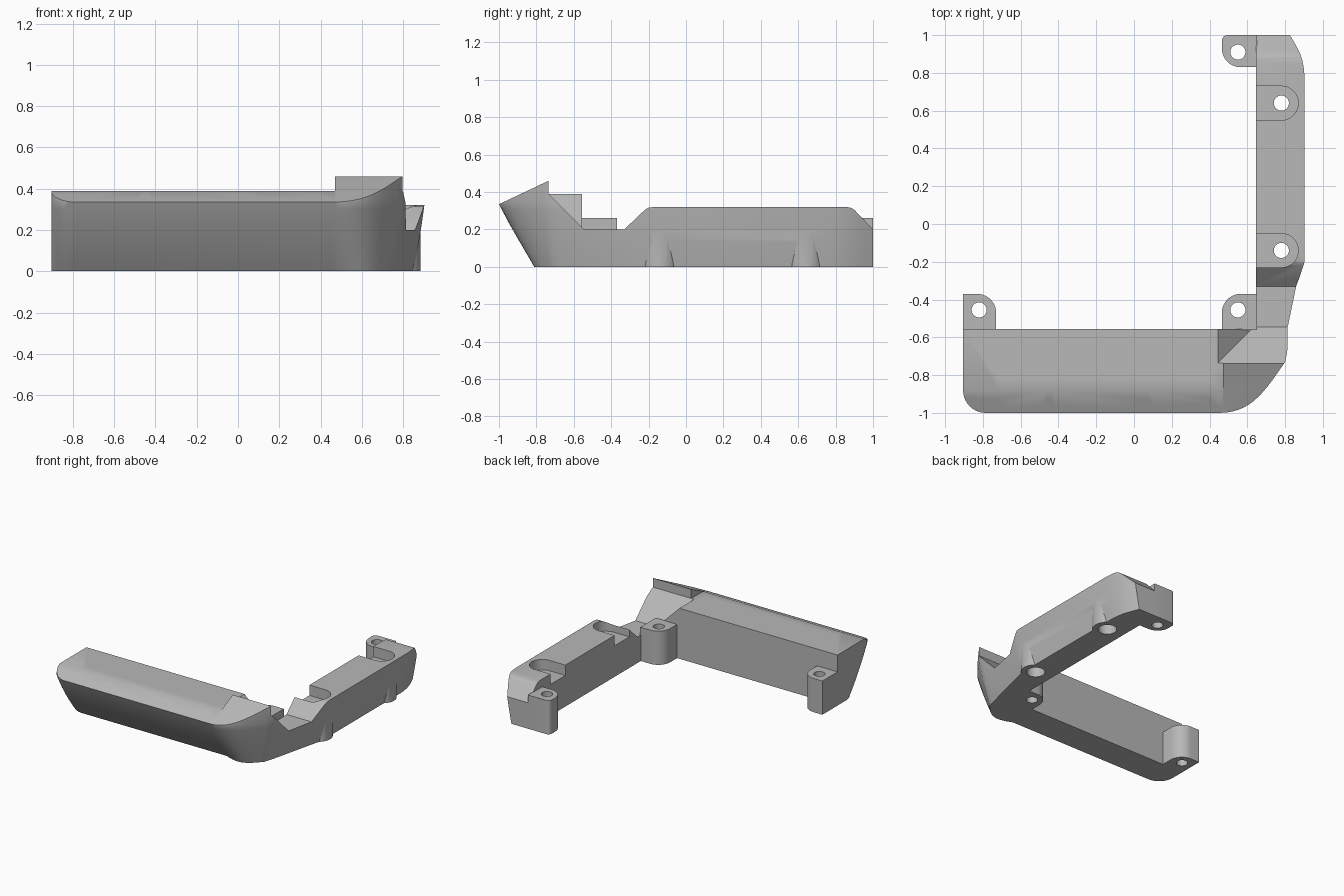
import bpy, bmesh, math
from mathutils import Vector
from mathutils.geometry import interpolate_bezier

if "Cube" in bpy.data.objects:
    bpy.data.objects.remove(bpy.data.objects["Cube"])

grey = bpy.data.materials.new("plain_grey")
grey.use_nodes = True
grey.diffuse_color = (0.48, 0.48, 0.48, 1)
grey.node_tree.nodes["Principled BSDF"].inputs["Base Color"].default_value = (0.48, 0.48, 0.48, 1)


def finish(name, bm):
    bmesh.ops.recalc_face_normals(bm, faces=bm.faces)
    mesh = bpy.data.meshes.new(name)
    bm.to_mesh(mesh)
    bm.free()
    mesh.materials.append(grey)
    ob = bpy.data.objects.new(name, mesh)
    bpy.context.collection.objects.link(ob)
    return ob


def loft(rings):
    """Closed solid through matching rings of points."""
    bm = bmesh.new()
    rows = [[bm.verts.new(p) for p in ring] for ring in rings]
    n = len(rows[0])
    for a, b in zip(rows, rows[1:]):
        for i in range(n):
            j = (i + 1) % n
            bm.faces.new((a[i], a[j], b[j], b[i]))
    bm.faces.new(rows[0])
    bm.faces.new(rows[-1])
    return bm


def plan_prism(name, pts, z0, z1):
    return finish(name, loft([[(x, y, z) for x, y in pts] for z in (z0, z1)]))


def side_prism(name, pts, x0, x1):
    return finish(name, loft([[(x, y, z) for y, z in pts] for x in (x0, x1)]))


def arc(cx, cy, r, a0, a1, n=10):
    angles = [math.radians(a0 + (a1 - a0) * i / n) for i in range(n + 1)]
    return [(cx + r * math.cos(a), cy + r * math.sin(a)) for a in angles]


def circle(cx, cy, r):
    return arc(cx, cy, r, 0, 360, 32)[:-1]


def combine(target, other, operation):
    mod = target.modifiers.new("combine", "BOOLEAN")
    mod.operation, mod.solver, mod.object = operation, "EXACT", other
    bpy.context.view_layer.objects.active = target
    bpy.ops.object.modifier_apply(modifier=mod.name)
    bpy.data.objects.remove(other)


def cut(other):
    combine(body, other, "DIFFERENCE")


def add(other):
    combine(body, other, "UNION")


def inset(z):
    """How far the curved front skin tucks under at a height."""
    t = max(0, 0.335 - z)
    return 0.497 * t + 0.476 * t * t


# Outline of the bumper: each point with the direction in which it tucks under
def bend(p0, p1, p2, p3, s0, s1, n):
    pts = interpolate_bezier(*[Vector((*p, 0)) for p in (p0, p1, p2, p3)], n)
    return [(p.xy, Vector(s0).lerp(Vector(s1), i / (n - 1))) for i, p in enumerate(pts)]


front, corner, side, fixed = (0, 1), (-0.35, 0.1), (-0.25, 0), (0, 0)
outline = [(Vector((-0.905, -0.555)), Vector(fixed))]
outline += [(Vector(p), Vector(front)) for p in arc(-0.785, -0.88, 0.12, 180, 270)]
outline += bend((0.45, -1), (0.62, -1), (0.69, -0.89), (0.80, -0.73), front, corner, 14)
outline += bend((0.80, -0.73), (0.83, -0.6), (0.875, -0.35), (0.905, -0.2), corner, side, 10)[1:]
outline += bend((0.905, 0.78), (0.9, 0.88), (0.87, 0.94), (0.845, 1), side, side, 7)
outline += [(Vector(p), Vector(fixed)) for p in ((0.645, 1), (0.645, -0.555))]

heights = [0.335 * i / 10 for i in range(11)] + [0.55]
body = finish("bumper_body", loft(
    [[(*(p + s * inset(z)), z) for p, s in outline] for z in heights]))

# Top surfaces: sloped lip, bar top, raised corner lip
cut(side_prism("bar_top_cut", [(-1.2, 0.243), (-1, 0.335), (-0.88, 0.39), (-0.4, 0.39),
                               (-0.4, 0.7), (-1.2, 0.7)], -1.2, 0.47))
cut(side_prism("lip_cut", [(-1.2, 0.24), (-0.735, 0.46), (-0.735, 0.7), (-1.2, 0.7)], 0.46, 1.2))
cut(side_prism("upper_cut", [(-0.735, 0.39), (1.2, 0.39), (1.2, 0.7), (-0.735, 0.7)], 0.44, 1.2))

# Stepped top of the side arm, mitred against the bar end
arm_top = [(-0.735, 0.39), (-0.545, 0.2), (-0.33, 0.2), (-0.22, 0.305), (-0.2, 0.316),
           (-0.17, 0.32), (0.86, 0.32), (0.885, 0.315), (0.905, 0.3), (1, 0.2),
           (1.05, 0.15), (1.05, 0.39)]
cut(finish("arm_top_cut", loft([[(0.835 - z, y, z) for y, z in arm_top],
                                [(1.2, y, z) for y, z in arm_top]])))

# Hollow compartments, open at the back and through the top
curve = [(-0.975, 0.5)]
curve += [(-0.975 + inset(z) + (0.335 - z) * 0.1, z) for z in (0.335, 0.28, 0.22, 0.16, 0.11)]
curve += [(-0.79, 0.075), (-0.75, 0.052), (-0.70, 0.04), (-0.5, 0.04)]
pocket = curve + [(-0.5, 0.35), (-0.82, 0.35), (-0.82, 0.5)]
for x0, x1 in ((-0.72, -0.47), (-0.43, 0.04), (0.085, 0.4)):
    bm = loft([[(x, y, z) for y, z in pocket] for x in (x0, x1)])
    bm.verts.ensure_lookup_table()
    n, rim = len(pocket), []
    for k in range(len(curve) - 1):
        for base in (0, n):
            rim.append(bm.edges.get((bm.verts[base + k], bm.verts[base + k + 1])))
    bmesh.ops.bevel(bm, geom=rim, offset=0.05, segments=6, profile=0.5, affect="EDGES")
    cut(finish("compartment_cut", bm))

# Screw bosses in the side arm, with slots above and recesses below
for y in (-0.14, 0.64):
    add(plan_prism("boss", circle(0.785, y, 0.1), 0, 0.22))
    cut(plan_prism("slot_cut", [(0.6, y - 0.09)] + arc(0.78, y, 0.09, -90, 90, 16)
                   + [(0.6, y + 0.09)], 0.24, 0.6))
    cut(plan_prism("hole_cut", circle(0.78, y, 0.04), -0.1, 0.5))
    cut(plan_prism("recess_cut", circle(0.78, y, 0.065), -0.1, 0.15))

# Mounting posts with rounded corners
left_post = [(-0.905, -0.56), (-0.73, -0.56)] + arc(-0.83, -0.47, 0.1, 0, 90) + [(-0.905, -0.37)]
corner_post = [(0.465, -0.56), (0.65, -0.56), (0.65, -0.37)] + arc(0.565, -0.47, 0.1, 90, 180)
back_post = [(0.65, 0.83), (0.65, 1)] + arc(0.495, 0.97, 0.03, 90, 180, 5) \
    + arc(0.565, 0.93, 0.1, 180, 270)
for pts, x, y in ((left_post, -0.82, -0.455), (corner_post, 0.55, -0.455), (back_post, 0.55, 0.91)):
    add(plan_prism("mounting_post", pts, 0, 0.26))
    cut(plan_prism("hole_cut", circle(x, y, 0.04), -0.1, 0.6))

# Smooth curves with sharp edges kept
bpy.ops.object.select_all(action="DESELECT")
body.select_set(True)
bpy.context.view_layer.objects.active = body
bpy.ops.object.shade_smooth_by_angle(angle=math.radians(25))
